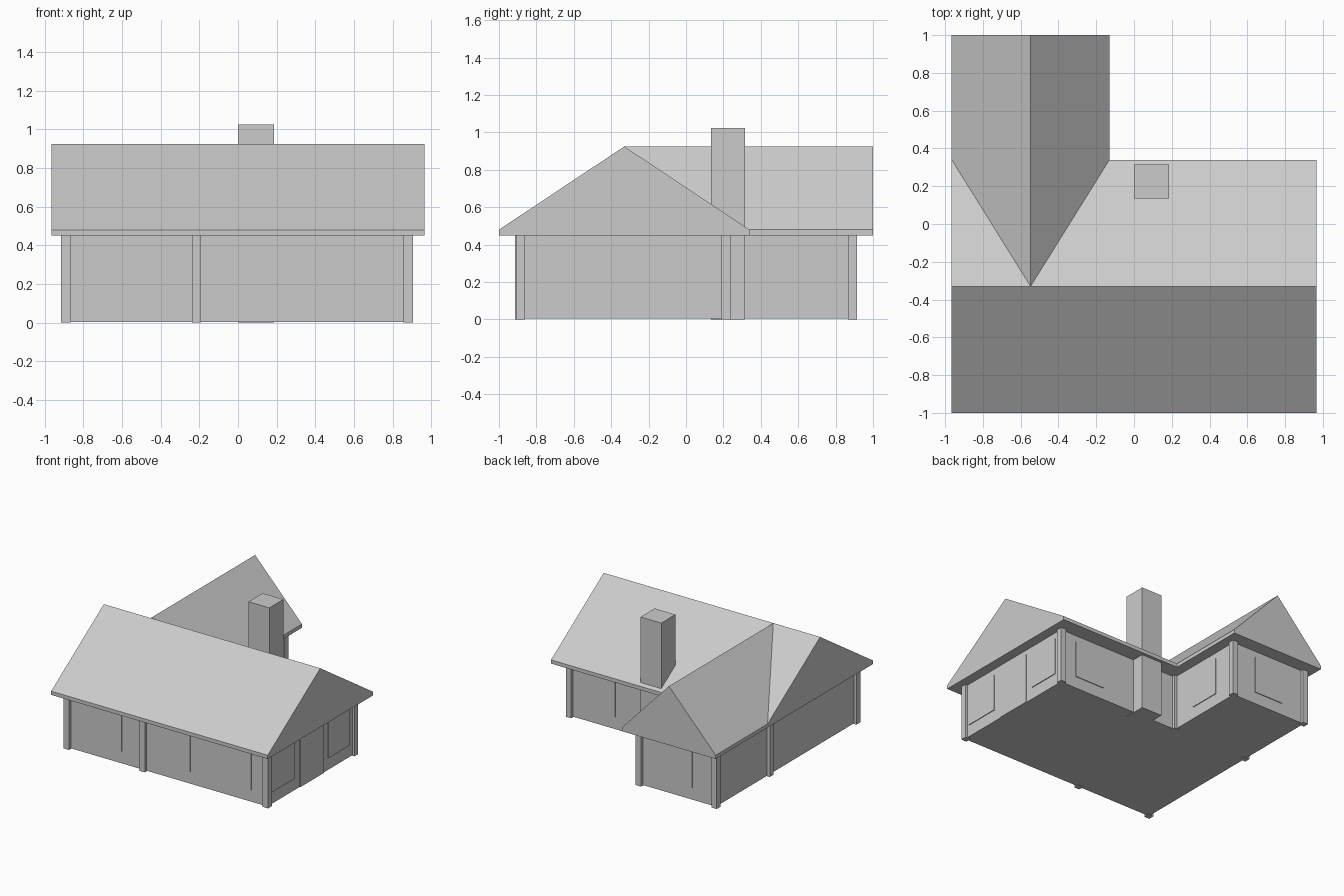
import bpy, bmesh
from mathutils import Vector

if "Cube" in bpy.data.objects:
    bpy.data.objects.remove(bpy.data.objects["Cube"])


def make_prism(name, profile, offset):
    """Extrude a closed 3D profile along an offset."""
    bm = bmesh.new()
    face = bm.faces.new([bm.verts.new(p) for p in profile])
    out = bmesh.ops.extrude_face_region(bm, geom=[face])
    moved = [g for g in out["geom"] if isinstance(g, bmesh.types.BMVert)]
    bmesh.ops.translate(bm, verts=moved, vec=Vector(offset))
    bmesh.ops.recalc_face_normals(bm, faces=bm.faces)
    mesh = bpy.data.meshes.new(name)
    bm.to_mesh(mesh)
    bm.free()
    ob = bpy.data.objects.new(name, mesh)
    bpy.context.collection.objects.link(ob)
    return ob


def box(name, x0, x1, y0, y1, z0, z1):
    return make_prism(name, [(x0, y0, z0), (x1, y0, z0), (x1, y1, z0), (x0, y1, z0)],
                      (0, 0, z1 - z0))


# L-shaped walls
L, R, F, B = -0.89, 0.885, -0.89, 0.89
IX, IY = -0.215, 0.215
make_prism("walls", [(x, y, 0.004) for x, y in
           ((L, F), (R, F), (R, IY), (IX, IY), (IX, B), (L, B))], (0, 0, 0.456))

# Gable roofs: eave fascia from 0.45 to 0.48, ridge at 0.925
def gable(a, b):
    return [(a, 0.45), (b, 0.45), (b, 0.48), ((a + b) / 2, 0.925), (a, 0.48)]

make_prism("main_roof", [(-0.965, y, z) for y, z in gable(-1.0, 0.34)], (1.93, 0, 0))
make_prism("wing_roof", [(x, -0.33, z) for x, z in gable(-0.965, -0.13)], (0, 1.33, 0))

# Square posts at the corners and wall joints
h = 0.024
for i, (x, y) in enumerate(((L, F), (IX, F), (R - 0.005, F + 0.005), (L, IY), (IX, IY),
                            (R - 0.005, IY), (L, B), (IX, B))):
    box(f"post_{i}", x - h, x + h, y - h, y + h, 0, 0.46)

# Chimney from the ground up through the eave
box("chimney", 0.0, 0.185, 0.135, 0.315, 0, 1.025)

# Thin window and door panels
t = 0.006
for i, (a, b) in enumerate(((-0.68, -0.41), (-0.07, 0.2), (0.48, 0.745))):
    box(f"front_window_{i}", a, b, F - t, F + t, 0.1, 0.4)
for i, (x, a, b) in enumerate(((R, -0.84, -0.55), (R, -0.12, 0.15), (IX, 0.43, 0.69))):
    box(f"right_window_{i}", x - t, x + t, a, b, 0.1, 0.4)
for i, (y, a, b) in enumerate(((IY, 0.48, 0.745), (B, -0.68, -0.42))):
    box(f"back_window_{i}", a, b, y - t, y + t, 0.1, 0.4)
box("door", R - t, R + t, -0.48, -0.18, 0.004, 0.41)
